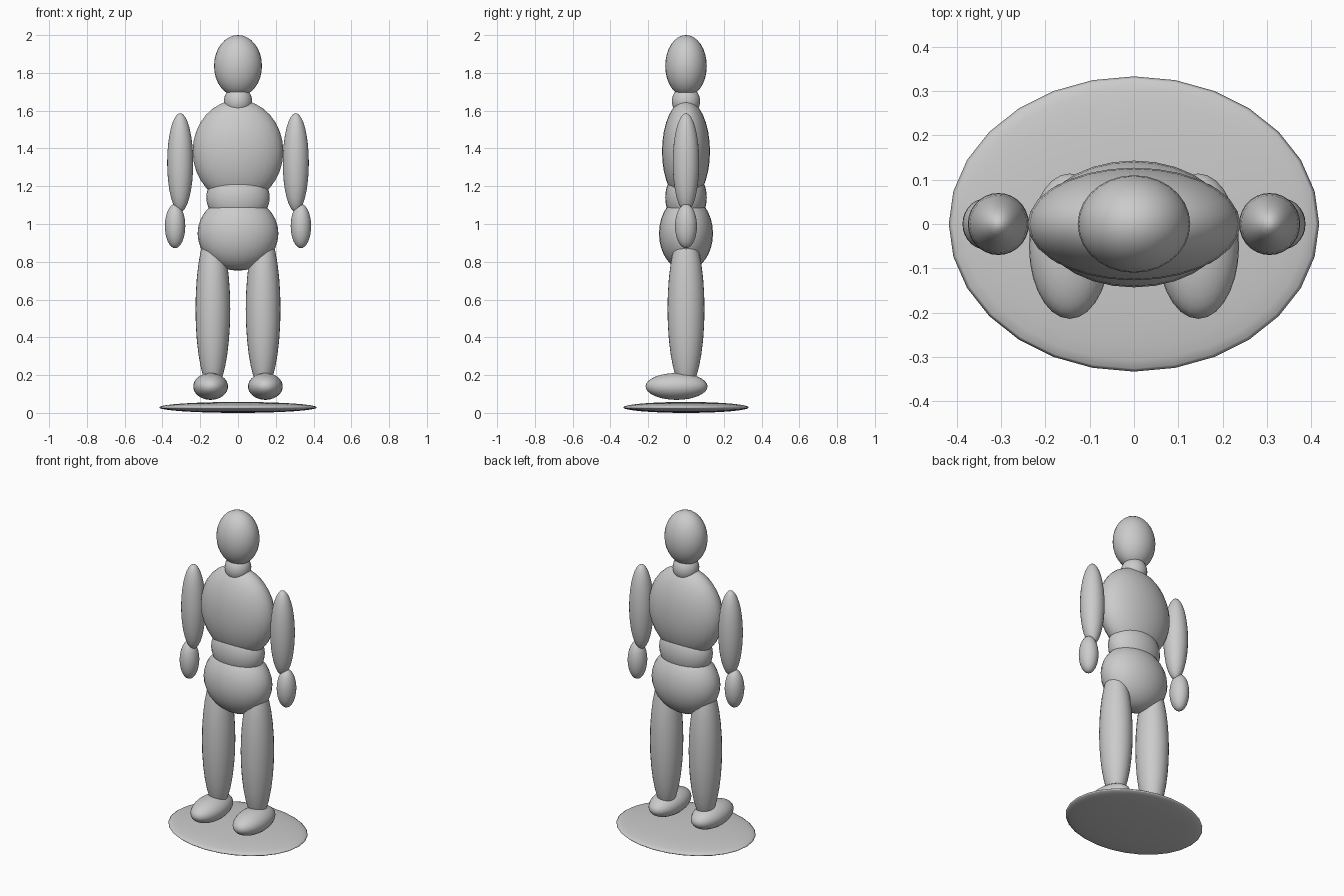
import bpy

if "Cube" in bpy.data.objects:
    bpy.data.objects.remove(bpy.data.objects["Cube"])


def ellipsoid(name, center, radii):
    """Smooth-shaded UV sphere stretched to the given radii."""
    bpy.ops.mesh.primitive_uv_sphere_add(segments=28, ring_count=16, radius=1, location=center)
    ob = bpy.context.object
    ob.name = name
    ob.scale = radii
    bpy.ops.object.transform_apply(location=False, rotation=False, scale=True)
    bpy.ops.object.shade_smooth()
    return ob


# Flat oval stand
ellipsoid("base", (0, 0, 0.029), (0.418, 0.333, 0.029))

# Head and body
ellipsoid("head", (0, 0, 1.837), (0.127, 0.11, 0.163))
ellipsoid("neck", (0, 0, 1.65), (0.075, 0.075, 0.08))
ellipsoid("chest", (0, 0, 1.385), (0.24, 0.127, 0.272))
ellipsoid("waist", (0, 0, 1.14), (0.168, 0.11, 0.15))
ellipsoid("hips", (0, 0, 0.95), (0.214, 0.143, 0.197))

# Limbs, mirrored left and right
for label, s in (("left", 1), ("right", -1)):
    ellipsoid(label + "_arm", (s * 0.306, 0, 1.325), (0.069, 0.07, 0.262))
    ellipsoid(label + "_hand", (s * 0.333, 0, 0.989), (0.054, 0.058, 0.117))
    ellipsoid(label + "_leg", (s * 0.133, 0, 0.55), (0.092, 0.098, 0.43))
    ellipsoid(label + "_foot", (s * 0.145, -0.05, 0.14), (0.092, 0.164, 0.071))
